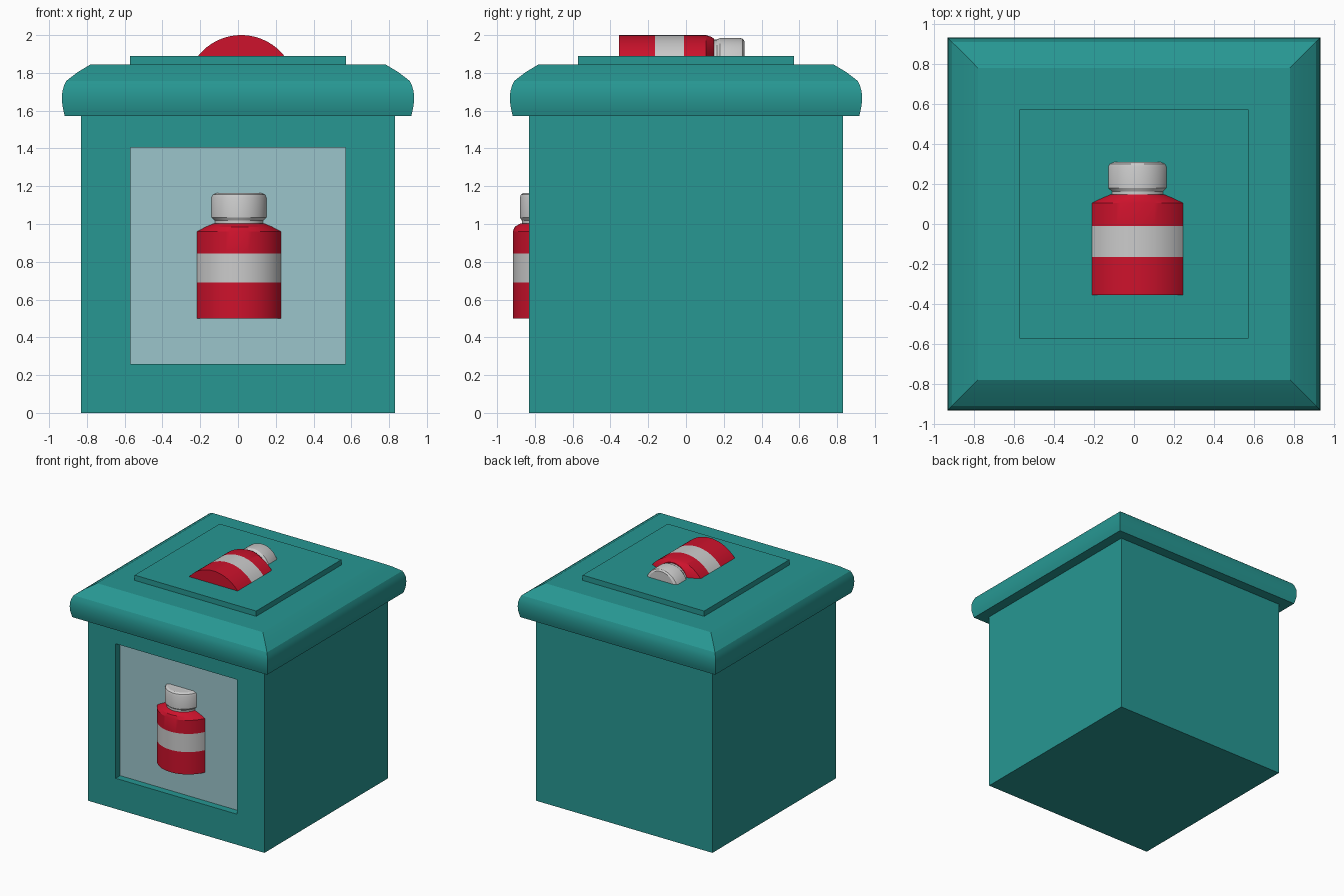
import bpy, bmesh
from math import sin, cos, atan2, radians

if "Cube" in bpy.data.objects:
    bpy.data.objects.remove(bpy.data.objects["Cube"])


def material(name, rgb):
    m = bpy.data.materials.new(name)
    m.diffuse_color = (*rgb, 1)
    m.use_nodes = True
    m.node_tree.nodes["Principled BSDF"].inputs["Base Color"].default_value = m.diffuse_color
    return m


TEAL = material("teal", (0.02, 0.31, 0.29))
RED = material("red", (0.61, 0.006, 0.025))
PALE = material("pale_blue", (0.33, 0.56, 0.60))


def loft(name, rings, mat=None, smooth=False):
    """Bridge closed rings of equal length and cap both ends."""
    bm = bmesh.new()
    vs = [[bm.verts.new(p) for p in r] for r in rings]
    n = len(vs[0])
    for a, b in zip(vs, vs[1:]):
        for i in range(n):
            j = (i + 1) % n
            bm.faces.new((a[i], a[j], b[j], b[i]))
    bm.faces.new(vs[0][::-1])
    bm.faces.new(vs[-1])
    bmesh.ops.recalc_face_normals(bm, faces=bm.faces)
    me = bpy.data.meshes.new(name)
    bm.to_mesh(me)
    bm.free()
    ob = bpy.data.objects.new(name, me)
    bpy.context.collection.objects.link(ob)
    if mat:
        me.materials.append(mat)
    if smooth:
        bpy.ops.object.select_all(action='DESELECT')
        ob.select_set(True)
        bpy.context.view_layer.objects.active = ob
        bpy.ops.object.shade_smooth_by_angle(angle=radians(25))
    return ob


def square(h, z):
    return [(-h, -h, z), (h, -h, z), (h, h, z), (-h, h, z)]


def upright(h, z0, z1, y):
    return [(-h, y, z0), (h, y, z0), (h, y, z1), (-h, y, z1)]


# box with a window recess in the front
box = loft("box_body", [upright(0.83, 0, 1.58, 0.83), upright(0.83, 0, 1.58, -0.83),
                        upright(0.57, 0.26, 1.405, -0.83), upright(0.57, 0.26, 1.405, -0.77)], TEAL)
# pale panel is the floor of the recess
box.data.materials.append(PALE)
box.data.polygons[len(box.data.polygons) - 1].material_index = 1

# lid with a rounded rim and bevelled top
LID = [(0.917, 1.572), (0.924, 1.60), (0.930, 1.63), (0.932, 1.665), (0.930, 1.70),
       (0.922, 1.73), (0.91, 1.757), (0.85, 1.803), (0.78, 1.845)]
loft("lid", [square(h, z) for h, z in LID], TEAL, True)

# raised plate on the lid
loft("lid_plate", [square(0.572, 1.84), square(0.572, 1.89)], TEAL)


def arc(w, h, n=24):
    """Circular segment: half width w, height h, flat side on v = 0."""
    r = (w * w + h * h) / (2 * h)
    a = atan2(w, r - h)
    return [(r * sin(a * (2 * i / n - 1)), r * cos(a * (2 * i / n - 1)) - r + h)
            for i in range(n + 1)]


def bottle(prefix, place, t0, w, h, ch):
    """Half bottle; place maps (across, out, along) to model space."""
    def part(name, profile, mat=None):
        loft(prefix + name, [[place(u, v, t0 + t) for u, v in arc(pw, ph)]
                             for t, pw, ph in profile], mat, True)
    part("_lower_body", [(0, w, h), (0.19, w, h)], RED)
    part("_label_band", [(0.19, w, h), (0.345, w, h)])
    part("_shoulder", [(0.345, w, h), (0.46, w, h), (0.485, 0.175, h * 0.93),
                       (0.503, 0.132, ch * 0.97)], RED)
    part("_neck_cap", [(0.50, 0.127, ch * 0.9), (0.518, 0.127, ch * 0.9),
                       (0.535, 0.145, ch), (0.64, 0.145, ch),
                       (0.655, 0.138, ch * 0.95), (0.665, 0.115, ch * 0.82)])


# bottle on the front panel and bottle lying on the lid
bottle("front_bottle", lambda u, v, t: (u + 0.005, -0.77 - v, t), 0.50, 0.222, 0.147, 0.11)
bottle("top_bottle", lambda u, v, t: (u + 0.017, t, 1.89 + v), -0.355, 0.228, 0.11, 0.095)
